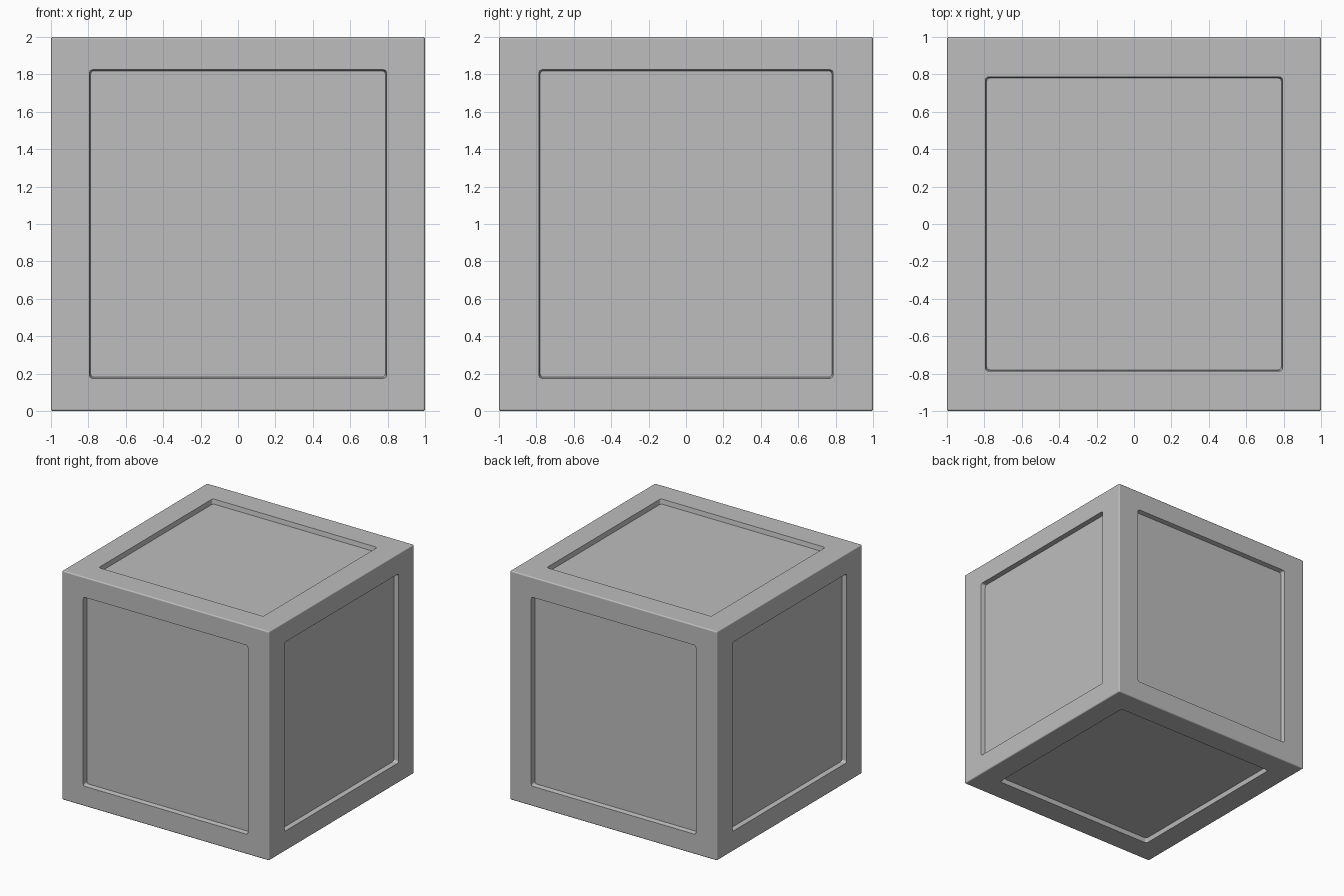
import bpy, bmesh
from math import pi
from mathutils import Matrix, Vector

old = bpy.data.objects.get("Cube")
if old:
    bpy.data.objects.remove(old)

HALF = Vector((0.795, 0.787, 0.825))   # half size of the panels along x, y, z
DEPTH = 0.04                           # how far the panels are sunk
DRAFT = 0.007                          # slope of the recess walls
CENTRE = Matrix.Translation((0, 0, 1))

grey = bpy.data.materials.new("plain grey")
grey.use_nodes = True
grey.diffuse_color = (0.515, 0.515, 0.515, 1)
grey.node_tree.nodes["Principled BSDF"].inputs["Base Color"].default_value = grey.diffuse_color


def make_object(name, bm):
    mesh = bpy.data.meshes.new(name)
    bm.to_mesh(mesh)
    bm.free()
    mesh.materials.append(grey)
    obj = bpy.data.objects.new(name, mesh)
    bpy.context.collection.objects.link(obj)
    return obj


def add_recess_cutter(bm, half_u, half_v, turn):
    """Rounded, slightly tapered block that sinks one panel."""
    block = bmesh.new()
    bmesh.ops.create_cube(block, size=2)
    bmesh.ops.scale(block, vec=(half_u, half_v, DEPTH), verts=block.verts)
    corners = [e for e in block.edges
               if abs(e.verts[0].co.z - e.verts[1].co.z) > DEPTH]
    bmesh.ops.bevel(block, geom=corners, offset=0.018, segments=4,
                    profile=0.5, affect='EDGES')
    for v in block.verts:
        side = DRAFT if v.co.z > 0 else -DRAFT
        v.co.x *= 1 + side / half_u
        v.co.y *= 1 + side / half_v
        v.co.z += 1
    block.transform(CENTRE @ turn)
    piece = bpy.data.meshes.new("recess_piece")
    block.to_mesh(piece)
    block.free()
    bm.from_mesh(piece)
    bpy.data.meshes.remove(piece)


# Cube body with finely softened outer edges
body = bmesh.new()
bmesh.ops.create_cube(body, size=2, matrix=CENTRE)
bmesh.ops.bevel(body, geom=body.edges[:], offset=0.011, segments=3,
                profile=0.5, affect='EDGES')
cube_body = make_object("panelled_cube", body)

# One recess cutter per side: top and bottom, front and back, left and right
cutters = bmesh.new()
for flip in (0, pi):
    spin = Matrix.Rotation(flip, 4, 'Z')
    add_recess_cutter(cutters, HALF.x, HALF.y, Matrix.Rotation(flip, 4, 'X'))
    add_recess_cutter(cutters, HALF.x, HALF.z, spin @ Matrix.Rotation(pi / 2, 4, 'X'))
    add_recess_cutter(cutters, HALF.z, HALF.y, spin @ Matrix.Rotation(pi / 2, 4, 'Y'))
cutter = make_object("recess_cutters", cutters)
cutter.hide_render = True

# Sink the panels, then remove the helper
cut = cube_body.modifiers.new("Recesses", 'BOOLEAN')
cut.operation = 'DIFFERENCE'
cut.solver = 'EXACT'
cut.object = cutter
for o in bpy.context.selected_objects:
    o.select_set(False)
cube_body.select_set(True)
bpy.context.view_layer.objects.active = cube_body
bpy.ops.object.modifier_apply(modifier=cut.name)
bpy.data.objects.remove(cutter)

# Smooth the rounded edges while the broad frames stay flat
bpy.ops.object.shade_smooth_by_angle(angle=pi / 5)
flat = cube_body.modifiers.new("Flat frames", 'WEIGHTED_NORMAL')
flat.keep_sharp = True
flat.weight = 100
